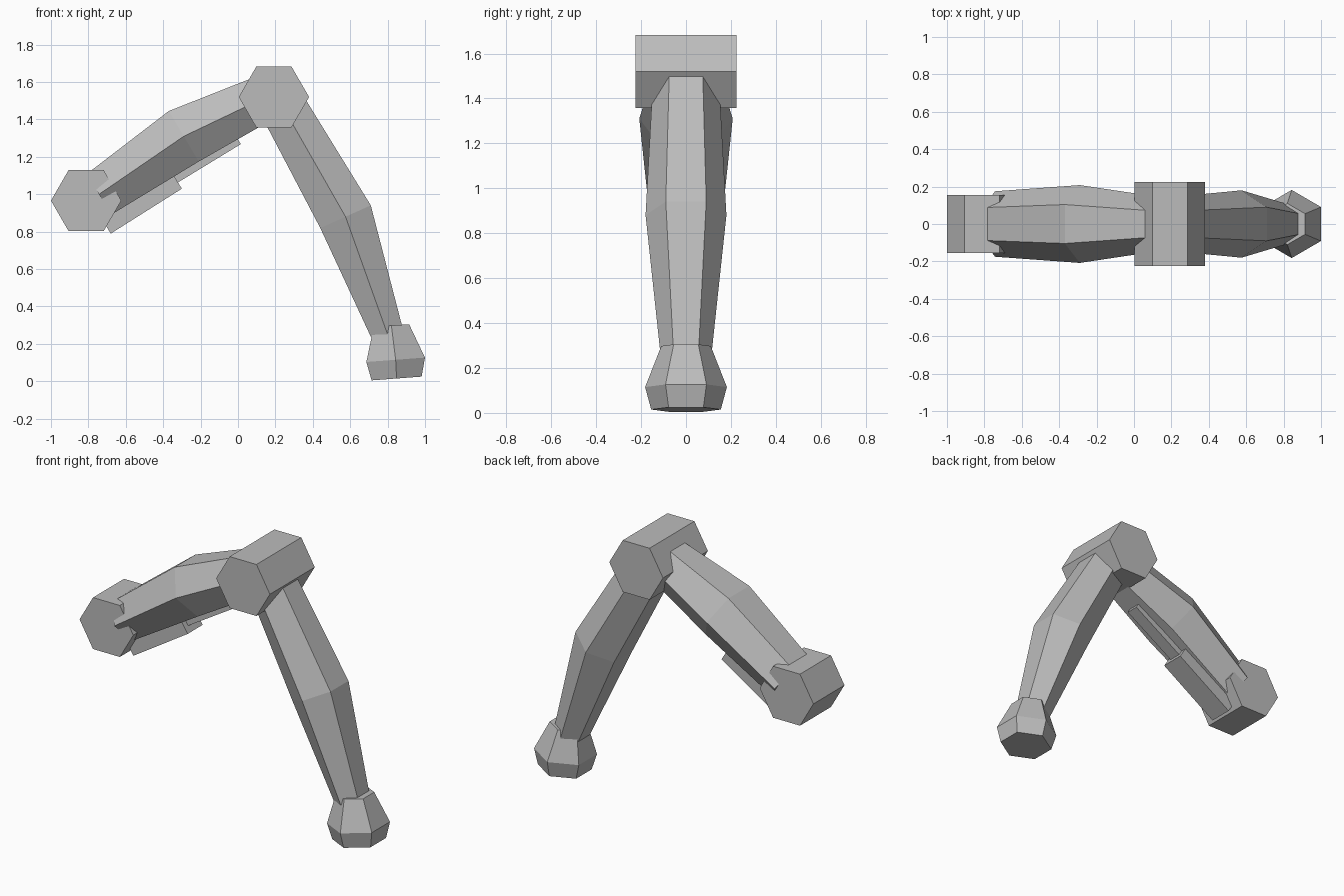
import bpy, bmesh, math
from mathutils import Vector

if "Cube" in bpy.data.objects:
    bpy.data.objects.remove(bpy.data.objects["Cube"])

grey = bpy.data.materials.new("metal_grey")
grey.diffuse_color = (0.5, 0.5, 0.5, 1)
grey.use_nodes = True
grey.node_tree.nodes["Principled BSDF"].inputs["Base Color"].default_value = grey.diffuse_color


def finish(name, bm, smooth=True, sharp_rails=()):
    bmesh.ops.recalc_face_normals(bm, faces=bm.faces)
    for f in bm.faces:
        f.smooth = smooth and not f.tag
        if f.tag:
            for e in f.edges:
                e.smooth = False
    me = bpy.data.meshes.new(name)
    bm.to_mesh(me)
    bm.free()
    ob = bpy.data.objects.new(name, me)
    me.materials.append(grey)
    bpy.context.collection.objects.link(ob)
    return ob


def hex_loft(name, rings, sharp_ridge=False):
    """Rings: (centre x, centre z, half width y, half height, section up direction x, z)."""
    bm = bmesh.new()
    loops = []
    for cx, cz, ry, h, ux, uz in rings:
        up = Vector((ux, 0, uz)).normalized()
        loop = []
        for k in range(6):
            a = k * math.pi / 3
            p = Vector((cx, 0, cz)) + Vector((0, ry * math.cos(a), 0))
            p += up * (h * math.sin(a) / math.sin(math.pi / 3))
            loop.append(bm.verts.new(p))
        loops.append(loop)
    for a, b in zip(loops, loops[1:]):
        for k in range(6):
            bm.faces.new((a[k], a[(k + 1) % 6], b[(k + 1) % 6], b[k]))
        if sharp_ridge:
            for k in (0, 3):
                bm.edges.get((a[k], b[k])).smooth = False
    for loop in (loops[0], loops[-1]):
        bm.faces.new(loop).tag = True
    return finish(name, bm)


def joint(name, x, z, half):
    """Six-sided drum lying along y."""
    bm = bmesh.new()
    r = 0.188
    ends = [[bm.verts.new((x + r * math.cos(k * math.pi / 3), y,
                           z + r * math.sin(k * math.pi / 3))) for k in range(6)]
            for y in (-half, half)]
    for k in range(6):
        j = (k + 1) % 6
        bm.faces.new((ends[0][k], ends[0][j], ends[1][j], ends[1][k]))
    for e in ends:
        bm.faces.new(e).tag = True
    return finish(name, bm)


def bar(name, start, end, depth, width):
    """Box whose lower edge runs from start to end (x, z)."""
    bm = bmesh.new()
    s, e = Vector((start[0], 0, start[1])), Vector((end[0], 0, end[1]))
    d = (e - s).normalized()
    n = Vector((-d.z, 0, d.x)) * depth
    prof = (s, e, e + n, s + n)
    w = Vector((0, width / 2, 0))
    f = bm.faces.new([bm.verts.new(p - w) for p in prof])
    ext = bmesh.ops.extrude_face_region(bm, geom=[f])
    bmesh.ops.translate(bm, vec=w * 2,
                        verts=[v for v in ext["geom"] if isinstance(v, bmesh.types.BMVert)])
    return finish(name, bm, smooth=False)


# Joints
joint("hip_joint", -0.812, 0.966, 0.155)
joint("knee_joint", 0.192, 1.52, 0.224)

# Upper limb, with a crease along its widest line
hex_loft("upper_limb", [
    (-0.743, 1.0, 0.175, 0.127, -0.51, 0.86),
    (-0.29, 1.31, 0.208, 0.157, -0.51, 0.86),
    (0.15, 1.52, 0.142, 0.122, -0.45, 0.89),
], sharp_ridge=True)

# Lower limb
hex_loft("lower_limb", [
    (0.21, 1.52, 0.145, 0.122, 0.86, 0.5),
    (0.575, 0.88, 0.18, 0.148, 0.91, 0.41),
    (0.825, 0.18, 0.105, 0.08, 0.94, 0.33),
])

# Foot
hex_loft("foot", [
    (0.848, 0.015, 0.155, 0.134, 1, 0.075),
    (0.843, 0.115, 0.182, 0.157, 1, 0.075),
    (0.82, 0.298, 0.11, 0.095, 1, 0.075),
])

# Piston under the upper limb
bar("piston_sleeve", (-0.68, 0.79), (-0.30, 1.03), 0.10, 0.15)
bar("piston_rod", (-0.40, 1.015), (0.015, 1.268), 0.08, 0.08)
